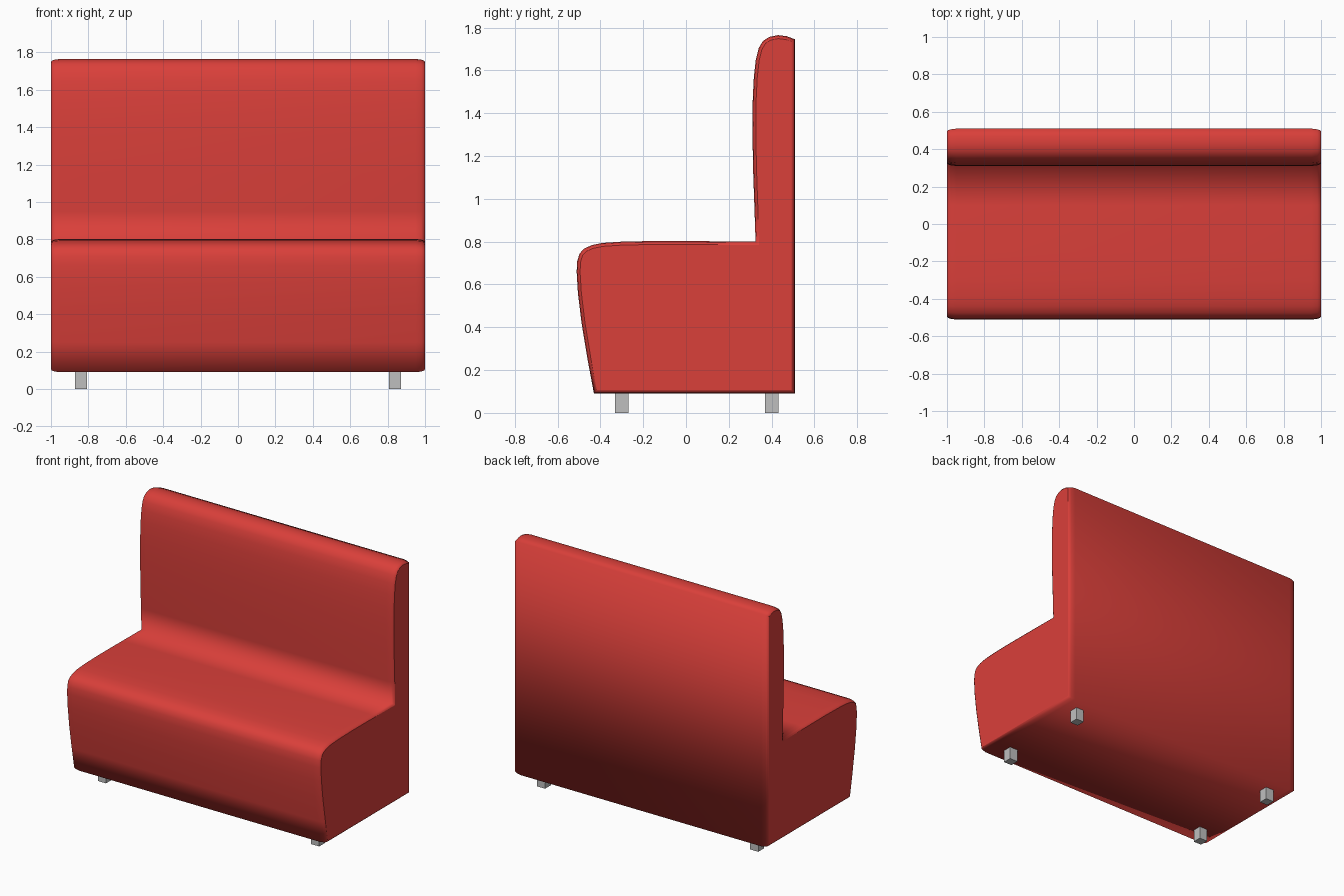
import bpy, bmesh
from mathutils import Vector

if "Cube" in bpy.data.objects:
    bpy.data.objects.remove(bpy.data.objects["Cube"])


def material(name, rgb):
    m = bpy.data.materials.new(name)
    m.diffuse_color = (*rgb, 1)
    m.use_nodes = True
    m.node_tree.nodes["Principled BSDF"].inputs["Base Color"].default_value = m.diffuse_color
    return m


red = material("red upholstery", (0.70, 0.05, 0.042))
grey = material("grey metal", (0.52, 0.52, 0.52))

# Side profile (y, z), counter-clockwise seen from +x
profile = [Vector(p) for p in [
    (-0.43, 0.09), (0.51, 0.09), (0.51, 1.745),
    (0.47, 1.76), (0.43, 1.765), (0.39, 1.757), (0.36, 1.738), (0.34, 1.705),
    (0.326, 1.65), (0.317, 1.57), (0.312, 1.47), (0.31, 1.35), (0.313, 1.15),
    (0.32, 0.95), (0.325, 0.80),
    (0.1, 0.802), (-0.15, 0.803), (-0.3, 0.80), (-0.39, 0.794), (-0.44, 0.784),
    (-0.475, 0.768), (-0.497, 0.745), (-0.508, 0.71), (-0.511, 0.66),
    (-0.505, 0.56), (-0.488, 0.42), (-0.46, 0.25)]]


def inset(points, d):
    """Offset a closed profile inwards with mitred corners."""
    out = []
    for i, p in enumerate(points):
        a = (p - points[i - 1]).normalized()
        b = (points[(i + 1) % len(points)] - p).normalized()
        na, nb = Vector((-a.y, a.x)), Vector((-b.y, b.x))
        out.append(p + (na + nb) * d / (1 + na.dot(nb)))
    return out


# Upholstered seat and back: one profile swept across, with softened ends
ends = [(1.0, 0.016), (0.995, 0.009), (0.98, 0.004), (0.95, 0.0)]
rings = [(-x, d) for x, d in ends] + [(x, d) for x, d in reversed(ends)]
bm = bmesh.new()
loops = [[bm.verts.new((x, p.x, p.y)) for p in inset(profile, d)] for x, d in rings]
n = len(profile)
for l0, l1 in zip(loops, loops[1:]):
    for i in range(n):
        j = (i + 1) % n
        bm.faces.new((l0[i], l0[j], l1[j], l1[i])).smooth = True
bm.faces.new(loops[0])
bm.faces.new(loops[-1])
bmesh.ops.recalc_face_normals(bm, faces=bm.faces)
mesh = bpy.data.meshes.new("bench_seat_and_back")
bm.to_mesh(mesh)
bm.free()
mesh.materials.append(red)
bpy.context.collection.objects.link(bpy.data.objects.new("bench_seat_and_back", mesh))

# Four short square legs
for row, y in (("front", -0.30), ("back", 0.40)):
    for side, x in (("left", -0.84), ("right", 0.84)):
        bpy.ops.mesh.primitive_cube_add(size=1, location=(x, y, 0.046))
        leg = bpy.context.object
        leg.name = f"{row}_{side}_leg"
        leg.scale = (0.064, 0.064, 0.092)
        leg.data.materials.append(grey)
